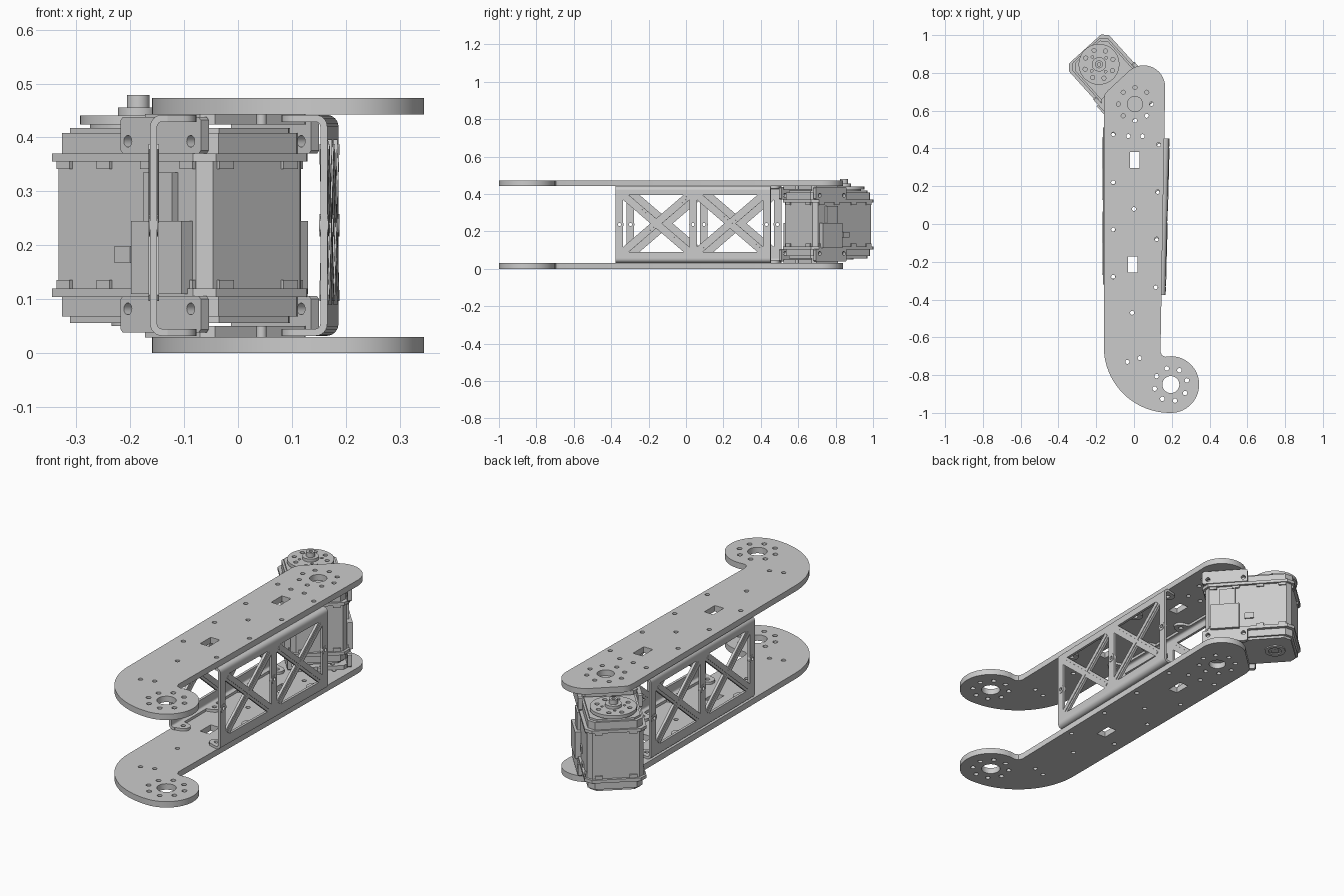
import bpy, bmesh
from math import pi, cos, sin, radians, sqrt
from mathutils import Matrix, Vector

if "Cube" in bpy.data.objects:
    bpy.data.objects.remove(bpy.data.objects["Cube"])

ID = Matrix.Identity(4)


def arc(cx, cy, r, a0, a1, n):
    return [(cx + r * cos(radians(a0 + (a1 - a0) * i / n)),
             cy + r * sin(radians(a0 + (a1 - a0) * i / n))) for i in range(n + 1)]


def circle(cx, cy, r, n=20):
    return arc(cx, cy, r, 0, 360, n)[:-1]


def ring_of_holes(cx, cy, radius, r, n=8, a=0):
    return [circle(cx + radius * cos(a + 2 * pi * i / n), cy + radius * sin(a + 2 * pi * i / n), r, 12)
            for i in range(n)]


def rect(x0, x1, y0, y1, c=0):
    if not c:
        return [(x0, y0), (x1, y0), (x1, y1), (x0, y1)]
    return [(x0 + c, y0), (x1 - c, y0), (x1, y0 + c), (x1, y1 - c),
            (x1 - c, y1), (x0 + c, y1), (x0, y1 - c), (x0, y0 + c)]


def prism(name, loops, z0, z1, mat=ID):
    """Filled outline (first loop) with holes (other loops), extruded from z0 to z1."""
    cu = bpy.data.curves.new(name, 'CURVE')
    cu.dimensions, cu.fill_mode, cu.extrude = '2D', 'BOTH', (z1 - z0) / 2
    for loop in loops:
        s = cu.splines.new('POLY')
        s.points.add(len(loop) - 1)
        for p, (x, y) in zip(s.points, loop):
            p.co = (x, y, 0, 1)
        s.use_cyclic_u = True
    tmp = bpy.data.objects.new(name + "_tmp", cu)
    bpy.context.collection.objects.link(tmp)
    dg = bpy.context.evaluated_depsgraph_get()
    me = bpy.data.meshes.new_from_object(tmp.evaluated_get(dg))
    bpy.data.objects.remove(tmp)
    bm = bmesh.new()
    bm.from_mesh(me)
    bmesh.ops.remove_doubles(bm, verts=bm.verts, dist=1e-5)
    bmesh.ops.recalc_face_normals(bm, faces=bm.faces)
    bm.transform(mat @ Matrix.Translation((0, 0, (z0 + z1) / 2)))
    bm.to_mesh(me)
    bm.free()
    me.name = name
    ob = bpy.data.objects.new(name, me)
    bpy.context.collection.objects.link(ob)
    return ob


def join(name, objs):
    bpy.ops.object.select_all(action='DESELECT')
    for o in objs:
        o.select_set(True)
    bpy.context.view_layer.objects.active = objs[0]
    bpy.ops.object.join()
    objs[0].name = name
    return objs[0]


# Two hooked side plates
outline = (arc(.05, .725, .115, 0, 130, 14) + [(-.14, .705), (-.155, .685), (-.16, .66)]
           + arc(.19, -.65, .35, 180, 270, 20) + arc(.195, -.85, .15, 275, 450, 26)
           + [(.165, -.703), (.148, -.695), (.14, -.675)])
spots = [(-.11, .475), (-.03, .465), (.045, .465), (.13, .42), (-.11, .22), (.125, .17), (0, .08),
         (-.11, -.03), (.12, -.08), (-.11, -.28), (.115, -.335), (-.01, -.47), (-.035, -.73), (.03, -.71)]
holes = [circle(x, y, .011, 12) for x, y in spots]
holes += [rect(-.022, .029, .297, .382), rect(-.032, .019, -.257, -.173)]
holes += [circle(.195, -.85, .045, 28), circle(.005, .635, .04, 28)]
holes += ring_of_holes(.195, -.85, .088, .012, a=.25) + ring_of_holes(.005, .635, .088, .011)
prism("bottom_plate", [outline] + holes, 0, .03)
prism("top_plate", [outline] + holes, .443, .473)

# Truss channels: web on local x = 0, flanges pointing to +x
WEB = Matrix(((0, 0, 1, 0), (1, 0, 0, 0), (0, 1, 0, 0), (0, 0, 0, 1)))
BEND = Matrix(((0, 1, 0, 0), (0, 0, 1, 0), (1, 0, 0, 0), (0, 0, 0, 1)))
HALF, T, R, ZL, ZH = .415, .013, .022, .032, .442
LO, HI, MID = .09, .395, .237


def bay_triangles(a, b, w):
    s, c, m = (HI - LO) / (b - a), (a + b) / 2, (LO + HI) / 2
    dv, dh = w * sqrt(1 + s * s), w * sqrt(1 + 1 / s / s)
    return [[(a, LO + dv), (c - dh, m), (a, HI - dv)], [(b, LO + dv), (b, HI - dv), (c + dh, m)],
            [(a + dh, LO), (b - dh, LO), (c, m - dv)], [(a + dh, HI), (c, m + dv), (b - dh, HI)]]


def truss(name, mat):
    bays = [(-.375, -.02), (.02, .375)]
    bosses = [-.393, 0, .393]
    web = [rect(-HALF, HALF, ZL + R, ZH - R)] + [circle(y, MID, .009, 12) for y in bosses]
    for a, b in bays:
        web += bay_triangles(a, b, .02)
    parts = [prism("web", web, 0, T, mat @ WEB)]
    for y in bosses:
        parts.append(prism("boss", [circle(y, MID, .021), circle(y, MID, .009, 12)], -.002, T + .002, mat @ WEB))
    # raised ribs along the diagonals
    for a, b in bays:
        for sgn in (1, -1):
            d = Vector((b - a, sgn * (HI - LO))).normalized()
            n = Vector((-d.y, d.x)) * .007
            c, h = Vector(((a + b) / 2, (LO + HI) / 2)), d * .215
            rib = [tuple(p) for p in (c - h - n, c + h - n, c + h + n, c - h + n)]
            parts.append(prism("rib", [rib], -.003, T + .003, mat @ WEB))
    # flange with a rounded ear at each screw
    edge = [(R, -HALF), (.032, -HALF)]
    screws = [-.375, -.125, .125, .375]
    for y in screws:
        edge += [(.032, y - .038)] + arc(.055, y, .031, -80, 80, 10) + [(.032, y + .038)]
    edge += [(.032, HALF), (R, HALF)]
    flange = [edge] + [circle(.052, y, .011, 12) for y in screws]
    for z0, z1 in ((ZL, ZL + T), (ZH - T, ZH)):
        parts.append(prism("flange", flange, z0, z1, mat))
    low = arc(ZL + R, R, R, 180, 270, 6) + arc(ZL + R, R, R - T, 270, 180, 4)
    high = arc(ZH - R, R, R, 270, 360, 6) + arc(ZH - R, R, R - T, 360, 270, 4)
    for prof in (low, high):
        parts.append(prism("bend", [prof], -HALF, HALF, mat @ BEND))
    return join(name, parts)


truss("left_truss", Matrix.Translation((-.163, .096, 0)))
truss("right_truss", Matrix.Translation((.176, .038, 0)) @ Matrix.Rotation(pi - .025, 4, 'Z'))

# Servo motor: local x runs along the body, from output shaft to mount
S = Matrix.Translation((-.108, .76, 0)) @ Matrix.Rotation(radians(-47.9), 4, 'Z')
SIDE = S @ Matrix.Rotation(pi / 2, 4, 'X')
SHAFT, MOUNT = -.115, .168


def slab(name, hu, hv, c, z0, z1):
    return prism(name, [rect(-hu, hu, -hv, hv, c)], z0, z1, S)


slab("motor_body", .212, .131, .022, .118, .358)
for name, z0, z1 in (("lower_rim", .104, .12), ("upper_rim", .355, .37)):
    slab(name, .225, .143, .03, z0, z1)
for name, z0, z1, b0, b1 in (("lower_cap", .068, .106, .056, .07), ("upper_cap", .368, .408, .406, .418)):
    join(name, [slab("cap", .215, .127, .03, z0, z1), slab("cap_face", .205, .117, .03, b0, b1)])

# Small teeth under the rims
teeth = []
for z0, z1 in ((.12, .136), (.342, .356)):
    for u in (-.17, -.06, .06, .17):
        teeth.append(prism("tooth", [rect(u - .018, u + .018, -.138, .138)], z0, z1, S))
    for v in (-.08, .08):
        teeth.append(prism("tooth", [rect(-.219, .219, v - .018, v + .018)], z0, z1, S))
join("rim_teeth", teeth)

# Connector housings on both long sides
for name, sg in (("front_connector", -1), ("rear_connector", 1)):
    parts = []
    for u0, u1, z0, z1, d in ((.04, .18, .11, .245, .158), (.06, .14, .245, .335, .146), (-.03, .015, .168, .198, .138)):
        v0, v1 = sorted((sg * .12, sg * d))
        parts.append(prism("housing", [rect(u0, u1, v0, v1)], z0, z1, S))
    join(name, parts)

# Mounting brackets that tie the servo to the plates
for name, z0, z1, zh, p0, p1 in (("upper_bracket", .37, .438, .393, .424, .444),
                                 ("lower_bracket", .038, .106, .082, .029, .05)):
    wall = [rect(0, .222, z0, z1, .006), circle(.02, zh, .011, 14), circle(.194, zh, .011, 14)]
    parts = [prism("wall", wall, v, v + .02, SIDE) for v in (-.148, .128)]
    parts.append(prism("bridge", [rect(.03, .222, -.132, .132, .02)] +
                       ring_of_holes(MOUNT - .03, 0, .088, .01), p0, p1, S))
    join(name, parts)

# Output horn, hub and pin; idler ring below
horn_holes = ring_of_holes(SHAFT, 0, .078, .011, a=pi / 8) + ring_of_holes(SHAFT, 0, .052, .007, 4)
prism("output_horn", [circle(SHAFT, 0, .108, 40)] + horn_holes, .424, .441, S)
prism("horn_base", [circle(SHAFT, 0, .09, 32)], .415, .426, S)
prism("horn_hub", [circle(SHAFT, 0, .038, 28)], .44, .456, S)
prism("shaft_pin", [circle(SHAFT, 0, .021, 24), circle(SHAFT, 0, .009, 12)], .45, .479, S)
prism("idler_ring", [circle(SHAFT, 0, .05, 28), circle(SHAFT, 0, .032, 24)], .05, .06, S)
prism("idler_screw", [circle(SHAFT, 0, .02, 20)], .051, .06, S)

# Smooth the round walls, keep edges sharp
bpy.ops.object.select_all(action='SELECT')
bpy.context.view_layer.objects.active = bpy.context.selected_objects[0]
bpy.ops.object.shade_smooth_by_angle(angle=radians(32))
